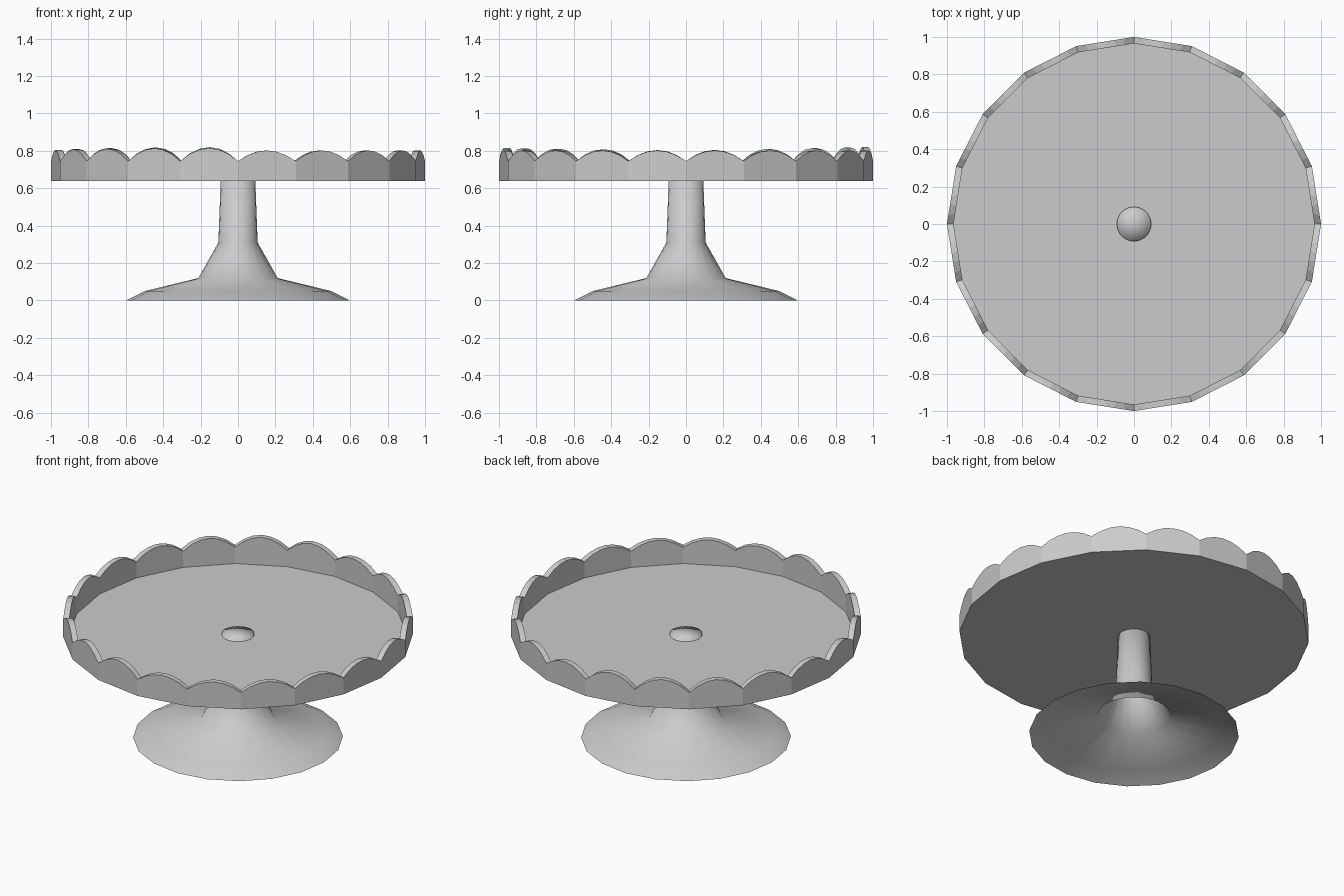
import bpy, bmesh
from math import sin, cos, pi
from mathutils import Vector

if "Cube" in bpy.data.objects:
    bpy.data.objects.remove(bpy.data.objects["Cube"])

SIDES = 20      # sides of plate and foot
STEPS = 6       # points along one scallop
BOTTOM, FLOOR, VALLEY = 0.64, 0.643, 0.745


def make_object(name, bm, smooth):
    mesh = bpy.data.meshes.new(name)
    bm.to_mesh(mesh)
    bm.free()
    for p in mesh.polygons:
        p.use_smooth = smooth
    obj = bpy.data.objects.new(name, mesh)
    bpy.context.collection.objects.link(obj)
    return obj


def corner(i):
    a = 2 * pi * i / SIDES
    return Vector((cos(a), sin(a), 0))


def bridge(bm, a, b):
    n = len(a)
    for i in range(n):
        j = (i + 1) % n
        bm.faces.new((a[i], a[j], b[j], b[i]))


# Plate: flat-sided dish with one scallop along each side
bm = bmesh.new()
rings = [[], [], [], []]
for i in range(SIDES):
    p, q = corner(i), corner(i + 1)
    mid = (p + q) / 2
    # scallops on the left half stand slightly taller toward front and back
    rise = 0.0
    if mid.x < 0:
        rise = (0.018 if mid.y > 0 else 0.013) * abs(mid.y)
    peak = 0.802 + rise
    for k in range(STEPS):
        t = k / STEPS
        pos = p.lerp(q, t)
        top = VALLEY + (peak - VALLEY) * sin(pi * t) ** 0.85 if k else VALLEY
        for ring, r, z in zip(rings, (1, 1, 0.965, 0.965),
                              (BOTTOM, top, top, FLOOR)):
            ring.append(bm.verts.new((pos.x * r, pos.y * r, z)))
for a, b in zip(rings, rings[1:]):
    bridge(bm, a, b)
bm.faces.new(rings[0][::-1])
bm.faces.new(rings[3])
make_object("scalloped_plate", bm, False)

# Pedestal: turned hollow shell, open below, its cap showing through the plate
profile = [(0.6, 0), (0.5, 0.05), (0.212, 0.12), (0.105, 0.31), (0.092, 0.655)]
bm = bmesh.new()
rings = [[bm.verts.new(corner(i) * r + Vector((0, 0, z))) for i in range(SIDES)]
         for r, z in profile]
for a, b in zip(rings, rings[1:]):
    bridge(bm, a, b)
tip = bm.verts.new((0, 0, 0.663))
for i in range(SIDES):
    bm.faces.new((rings[-1][i], rings[-1][(i + 1) % SIDES], tip))
make_object("pedestal", bm, True)
